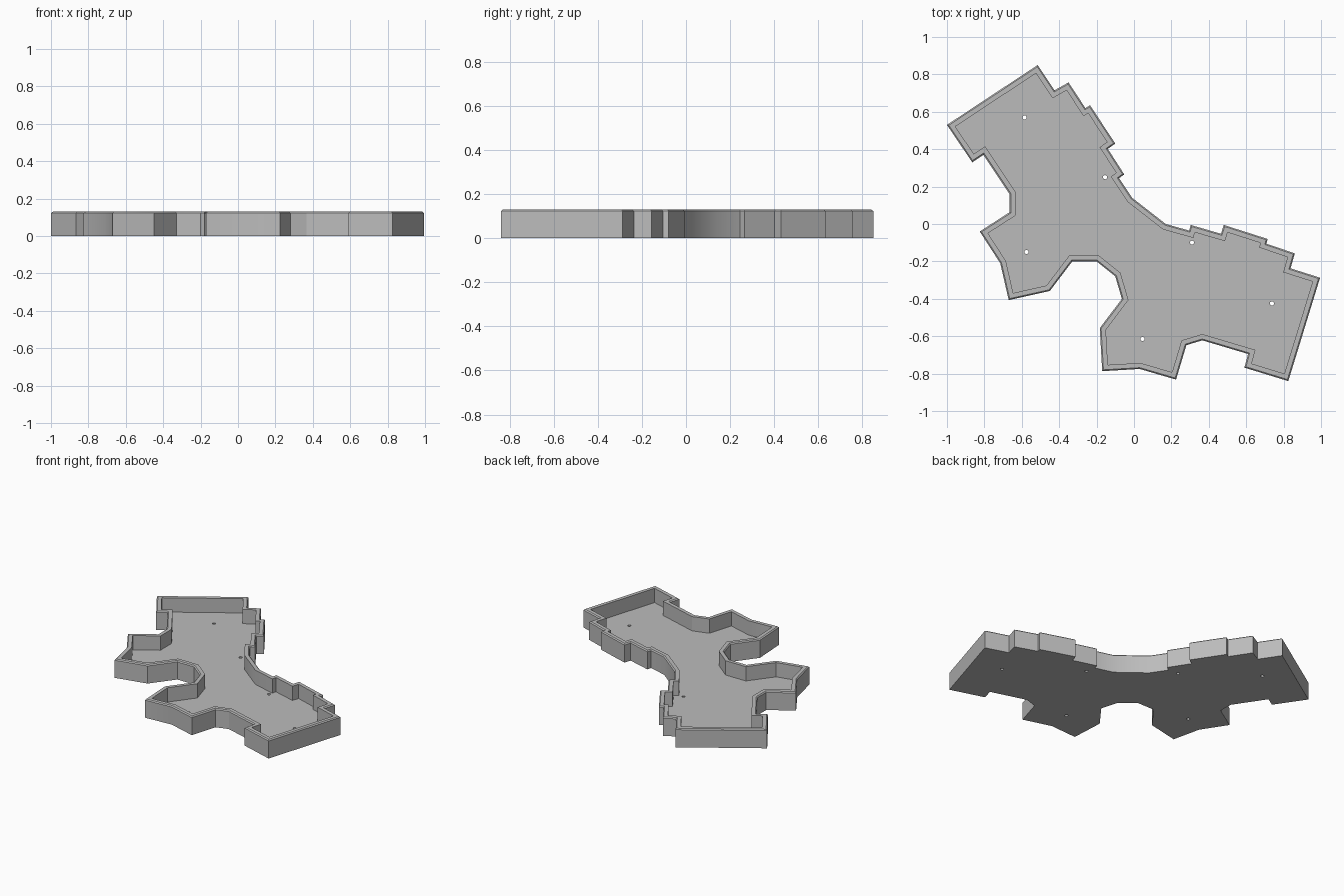
import bpy, bmesh, math
from mathutils import Vector

cube = bpy.data.objects.get("Cube")
if cube:
    bpy.data.objects.remove(cube)

HEIGHT, FLOOR, WALL, EDGE, HOLE = 0.13, 0.03, 0.032, 0.007, 0.011

# Tray outline, clockwise from the far left corner
OUTLINE = [Vector(p) for p in [
    (-1, .53), (-.515, .85), (-.425, .715), (-.35, .757), (-.26, .62), (-.235, .635),
    (-.1, .43), (-.14, .402), (-.052, .265), (-.08, .245), (-.01, .14), (.17, 0),
    (.295, -.035), (.303, -.005), (.465, -.052), (.48, -.005), (.715, -.08), (.708, -.105),
    (.86, -.157), (.837, -.237), (.995, -.287), (.825, -.84), (.59, -.768), (.61, -.695),
    (.365, -.622), (.28, -.648), (.225, -.832), (.03, -.775), (-.17, -.787), (-.183, -.557),
    (-.065, -.4), (-.1, -.28), (-.2, -.2), (-.33, -.2), (-.45, -.358), (-.67, -.407),
    (-.715, -.21), (-.825, -.04), (-.665, .063), (-.665, .16), (-.805, .37), (-.865, .33)]]
HOLES = [(-.585, .57), (-.155, .25), (.31, -.1), (.737, -.425), (.045, -.615), (-.575, -.15)]


def inset(points, distance):
    """Move a clockwise outline inwards with mitred corners."""
    result = []
    for i, p in enumerate(points):
        a = (p - points[i - 1]).normalized()
        b = (points[(i + 1) % len(points)] - p).normalized()
        na, nb = Vector((a.y, -a.x)), Vector((b.y, -b.x))
        result.append(p + (na + nb) * distance / (1 + na.dot(nb)))
    return result


bm = bmesh.new()


def ring(points, z):
    return [bm.verts.new((p[0], p[1], z)) for p in points]


def bridge(a, b):
    for i in range(len(a)):
        bm.faces.new((a[i - 1], a[i], b[i], b[i - 1]))


def fill(loops):
    """Cap an outline, leaving the inner loops open."""
    edges = []
    for loop in loops:
        for i in range(len(loop)):
            e = bm.edges.get((loop[i - 1], loop[i]))
            edges.append(e or bm.edges.new((loop[i - 1], loop[i])))
    bmesh.ops.triangle_fill(bm, use_beauty=True, use_dissolve=False, edges=edges)


# Outer wall, softened rim and inner wall
rings = [ring(OUTLINE, 0), ring(OUTLINE, HEIGHT - EDGE), ring(inset(OUTLINE, EDGE), HEIGHT),
         ring(inset(OUTLINE, WALL), HEIGHT), ring(inset(OUTLINE, WALL), FLOOR)]
for lower, upper in zip(rings, rings[1:]):
    bridge(lower, upper)

# Screw holes through the floor
bottom, top = [rings[0]], [rings[-1]]
for x, y in HOLES:
    circle = [(x + HOLE * math.cos(k * math.tau / 16), y + HOLE * math.sin(k * math.tau / 16))
              for k in range(16)]
    bottom.append(ring(circle, 0))
    top.append(ring(circle, FLOOR))
    bridge(bottom[-1], top[-1])
fill(bottom)
fill(top)
bmesh.ops.recalc_face_normals(bm, faces=bm.faces)

mesh = bpy.data.meshes.new("tray")
bm.to_mesh(mesh)
bm.free()
tray = bpy.data.objects.new("tray", mesh)
bpy.context.collection.objects.link(tray)

# Plain grey plastic
grey = bpy.data.materials.new("grey plastic")
grey.use_nodes = True
grey.diffuse_color = (0.5, 0.5, 0.5, 1)
grey.node_tree.nodes["Principled BSDF"].inputs["Base Color"].default_value = (0.5, 0.5, 0.5, 1)
mesh.materials.append(grey)

bpy.ops.object.select_all(action='DESELECT')
tray.select_set(True)
bpy.context.view_layer.objects.active = tray
bpy.ops.object.shade_smooth_by_angle(angle=math.radians(30))
